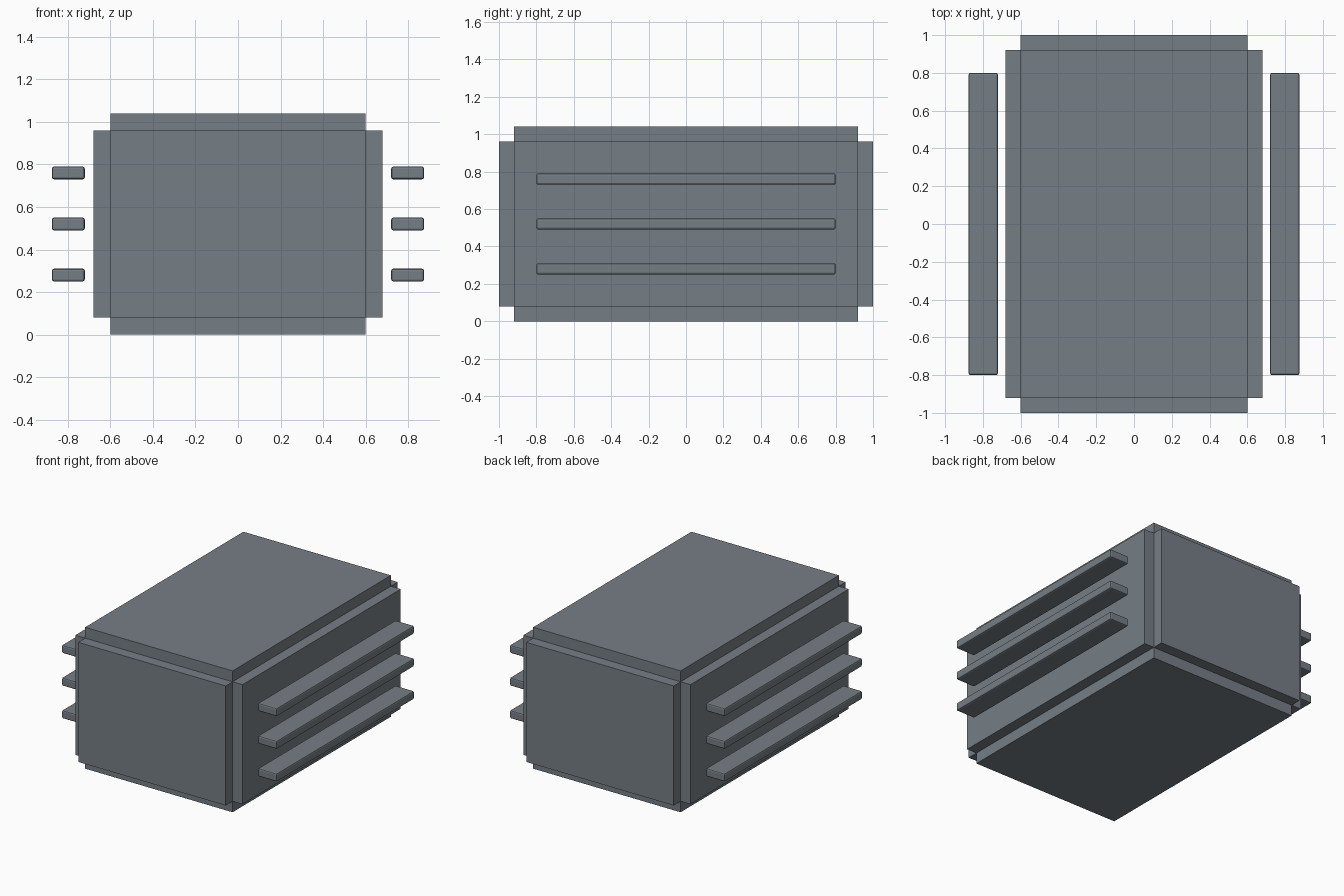
import bpy
import bmesh
from mathutils import Vector

cube = bpy.data.objects.get("Cube")
if cube:
    bpy.data.objects.remove(cube, do_unlink=True)

# Single painted metal colour
COLOR = (0.18, 0.21, 0.235, 1.0)
metal = bpy.data.materials.new("slate_grey_metal")
metal.use_nodes = True
metal.diffuse_color = COLOR
metal.node_tree.nodes["Principled BSDF"].inputs["Base Color"].default_value = COLOR


def make_box(bm, size):
    bmesh.ops.create_cube(bm, size=1)
    bmesh.ops.scale(bm, vec=Vector(size), verts=bm.verts)


def add_object(name, bm, location):
    mesh = bpy.data.meshes.new(name)
    bmesh.ops.recalc_face_normals(bm, faces=bm.faces)
    bm.to_mesh(mesh)
    bm.free()
    mesh.materials.append(metal)
    obj = bpy.data.objects.new(name, mesh)
    obj.location = location
    bpy.context.collection.objects.link(obj)
    return obj


# Housing: a block with every face raised, leaving notched edges
bm = bmesh.new()
make_box(bm, (1.2, 1.84, 0.88))
bm.normal_update()
raised = bmesh.ops.extrude_discrete_faces(bm, faces=bm.faces[:])["faces"]
for face in raised:
    bmesh.ops.translate(bm, vec=face.normal * 0.08, verts=face.verts)
add_object("housing", bm, (0, 0, 0.52))

# Cooling fins: three standing off each side, with softened edges
for side, sign in (("left", 1), ("right", -1)):
    for level, z in (("lower", 0.28), ("middle", 0.52), ("upper", 0.76)):
        bm = bmesh.new()
        make_box(bm, (0.155, 1.6, 0.06))
        fin = add_object(f"{side}_{level}_fin", bm, (sign * 0.798, 0, z))
        bevel = fin.modifiers.new("soft_edges", "BEVEL")
        bevel.width = 0.01
        bevel.segments = 2
